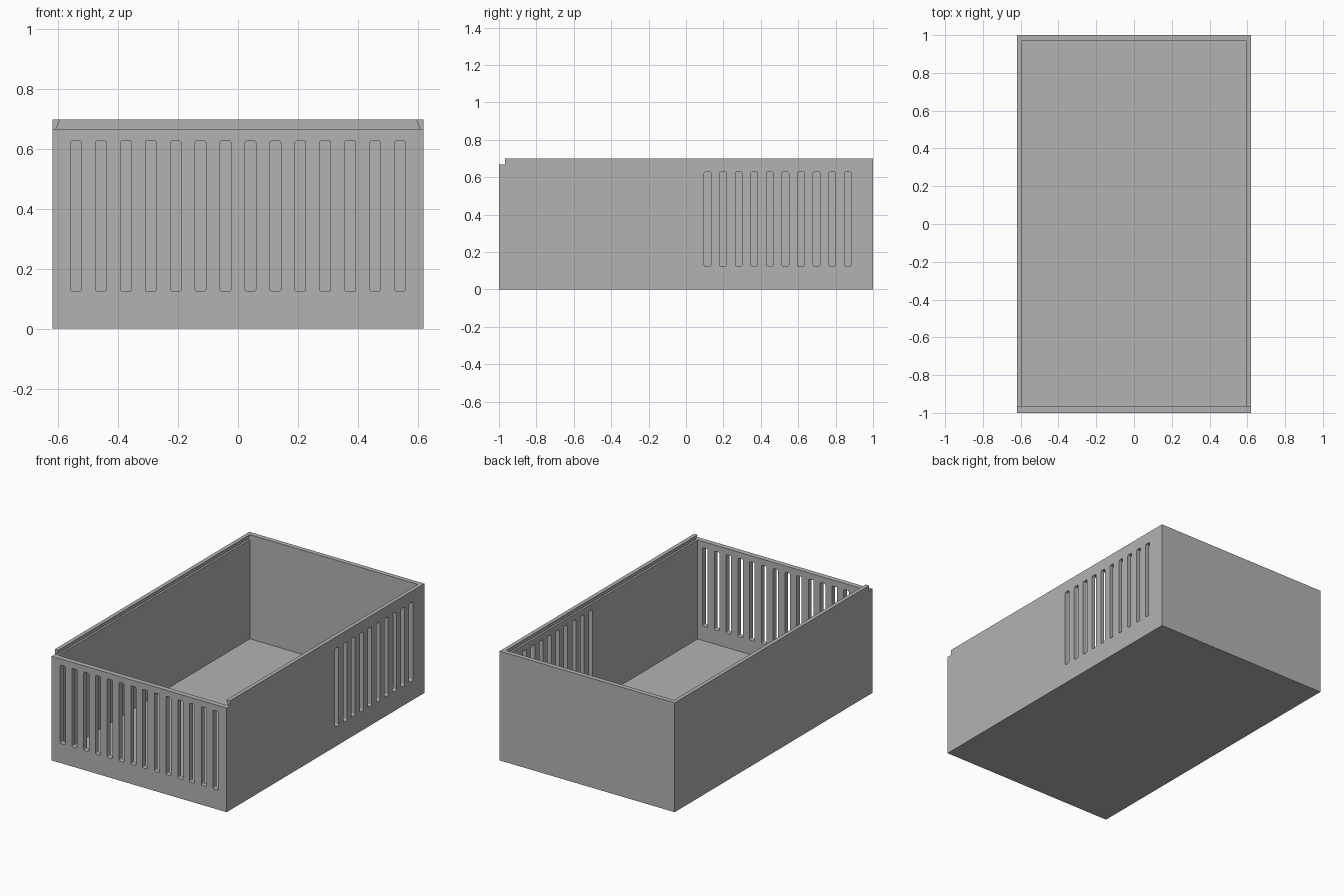
import bpy, bmesh
from mathutils import Matrix, Vector

cube = bpy.data.objects.get("Cube")
if cube:
    bpy.data.objects.remove(cube, do_unlink=True)

# Main dimensions
W, L, H = 0.62, 1.0, 0.70            # half width, half length, height
INNER_X, FRONT_Y, BACK_Y = 0.595, -0.967, 0.97
FLOOR, LEDGE, UNDERCUT = 0.033, 0.667, 0.608
SLOT_W, SLOT_LOW, SLOT_HIGH, PITCH = 0.036, 0.125, 0.628, 0.0833

grey = bpy.data.materials.new("plain grey")
grey.use_nodes = True
colour = (0.45, 0.45, 0.45, 1)
grey.diffuse_color = colour
grey.node_tree.nodes["Principled BSDF"].inputs["Base Color"].default_value = colour


def make_object(name, bm):
    bmesh.ops.recalc_face_normals(bm, faces=bm.faces)
    mesh = bpy.data.meshes.new(name)
    bm.to_mesh(mesh)
    bm.free()
    mesh.materials.append(grey)
    obj = bpy.data.objects.new(name, mesh)
    bpy.context.collection.objects.link(obj)
    return obj


def add_box(bm, low, high, round_axis=None):
    """Box between two corners, with edges along round_axis rounded."""
    low, high = Vector(low), Vector(high)
    matrix = Matrix.Translation((low + high) / 2) @ Matrix.Diagonal((*(high - low), 1))
    verts = bmesh.ops.create_cube(bm, size=1, matrix=matrix)["verts"]
    if round_axis is not None:
        edges = {e for v in verts for e in v.link_edges
                 if abs((e.verts[0].co - e.verts[1].co).normalized()[round_axis]) > 0.9}
        bmesh.ops.bevel(bm, geom=list(edges), offset=0.007, segments=3,
                        profile=0.5, affect='EDGES')


def cut(target, cutter):
    cutter.hide_render = True
    mod = target.modifiers.new(cutter.name, 'BOOLEAN')
    mod.operation, mod.solver, mod.object = 'DIFFERENCE', 'EXACT', cutter
    bpy.context.view_layer.objects.active = target
    bpy.ops.object.modifier_apply(modifier=mod.name)
    bpy.data.objects.remove(cutter, do_unlink=True)


# Solid block for the tray
bm = bmesh.new()
add_box(bm, (-W, -L, 0), (W, L, H))
tray = make_object("vented_tray", bm)

# Inside space, with undercut lid rails along the top of both sides
bm = bmesh.new()
over = 0.01
lip = INNER_X - (UNDERCUT - INNER_X) * over / (H - LEDGE)
half = [(INNER_X, FLOOR), (INNER_X, LEDGE), (UNDERCUT, LEDGE), (lip, H + over)]
outline = half + [(-x, z) for x, z in reversed(half)]
face = bm.faces.new([bm.verts.new((x, FRONT_Y, z)) for x, z in outline])
extruded = bmesh.ops.extrude_face_region(bm, geom=[face])["geom"]
bmesh.ops.translate(bm, vec=(0, BACK_Y - FRONT_Y, 0),
                    verts=[v for v in extruded if isinstance(v, bmesh.types.BMVert)])
if face.is_valid and len(bm.faces) < len(outline) + 2:
    bm.faces.new([v for v in reversed(face.verts)])
cut(tray, make_object("inside_cutter", bm))

# Lowered front wall where the lid slides in
bm = bmesh.new()
add_box(bm, (-1, -1.2, LEDGE), (1, FRONT_Y, 1))
cut(tray, make_object("front_notch_cutter", bm))

# Vent slots through the front wall and the rear half of the left wall
bm = bmesh.new()
for i in range(14):
    x = (i - 6.5) * PITCH
    add_box(bm, (x - SLOT_W / 2, -1.1, SLOT_LOW), (x + SLOT_W / 2, -0.9, SLOT_HIGH), 1)
for i in range(10):
    y = 0.49 + (i - 4.5) * PITCH
    add_box(bm, (0.55, y - SLOT_W / 2, SLOT_LOW), (0.7, y + SLOT_W / 2, SLOT_HIGH), 0)
cut(tray, make_object("vent_slot_cutter", bm))
